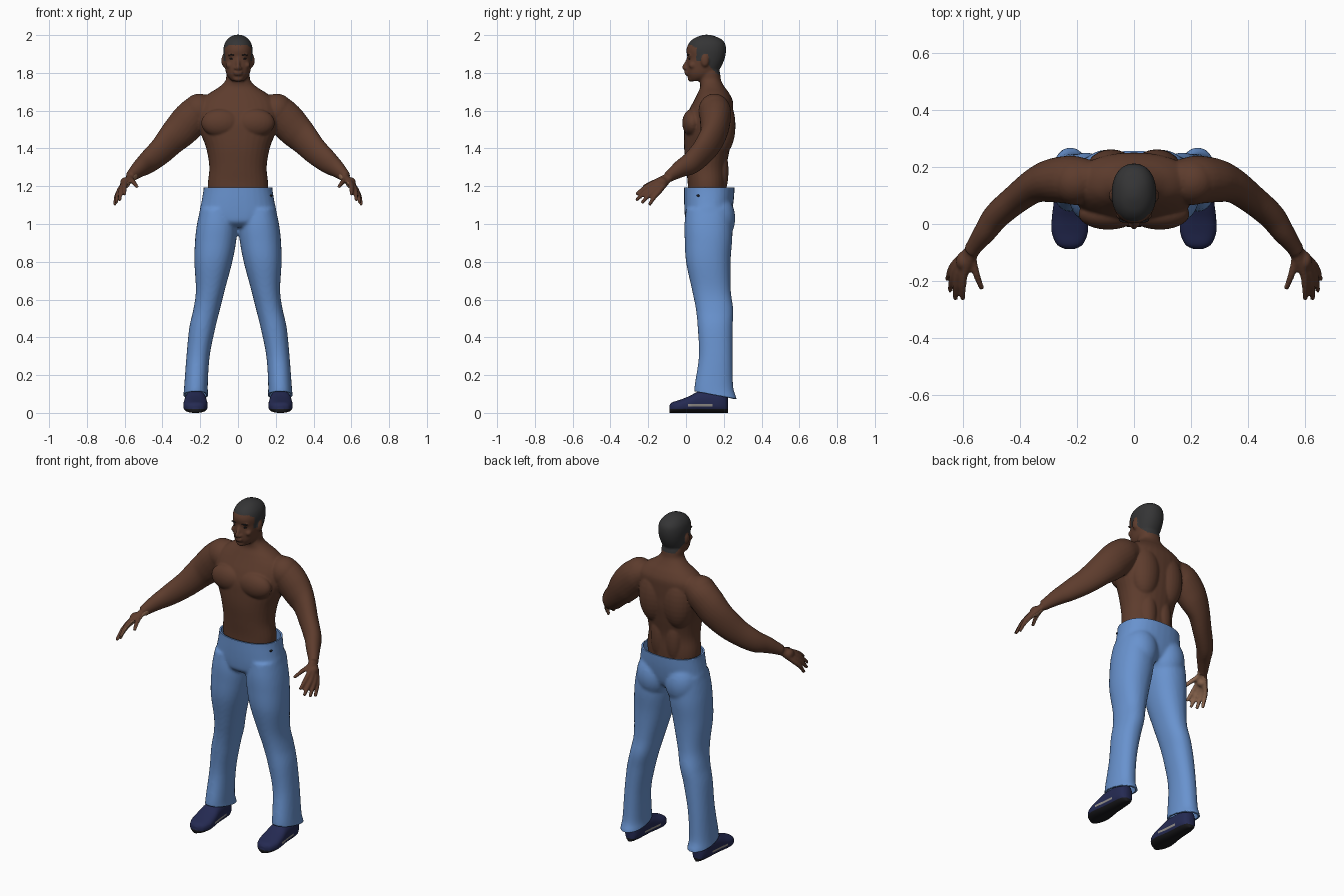
import bpy, bmesh, math
from mathutils import Vector, Matrix

cube = bpy.data.objects.get("Cube")
if cube:
    bpy.data.objects.remove(cube, do_unlink=True)


def material(name, r, g, b):
    m = bpy.data.materials.new(name)
    m.use_nodes = True
    m.diffuse_color = (r, g, b, 1)
    bsdf = m.node_tree.nodes["Principled BSDF"]
    bsdf.inputs["Base Color"].default_value = (r, g, b, 1)
    bsdf.inputs["Roughness"].default_value = 0.8
    return m


SKIN = material("brown skin", .11, .045, .026)
PALM = material("pale palm", .30, .155, .09)
HAIR = material("charcoal hair", .035, .035, .036)
DENIM = material("blue denim", .14, .29, .62)
NAVY = material("navy shoe", .018, .023, .085)
BLACK = material("black rubber", .01, .01, .012)
GREY = material("grey trim", .28, .26, .24)


def spline(rows, steps=5):
    """Catmull-Rom interpolation of rows of numbers."""
    out = []
    for i in range(len(rows) - 1):
        a, b, c, d = (rows[max(i - 1, 0)], rows[i], rows[i + 1], rows[min(i + 2, len(rows) - 1)])
        for k in range(steps):
            t = k / steps
            out.append([q + .5 * t * (r - p + t * (2*p - 5*q + 4*r - s + t * (3*(q - r) + s - p)))
                        for p, q, r, s in zip(a, b, c, d)])
    return out + [list(rows[-1])]


def loft(bm, rings, power=2.2, n=32):
    """Skin superellipse rings given as (centre, u axis, v axis)."""
    loops = []
    for c, u, v in rings:
        loop = []
        for k in range(n):
            a = math.tau * k / n
            ca, sa = math.cos(a), math.sin(a)
            loop.append(bm.verts.new(c + u * math.copysign(abs(ca) ** (2 / power), ca)
                                     + v * math.copysign(abs(sa) ** (2 / power), sa)))
        loops.append(loop)
    for A, B in zip(loops, loops[1:]):
        for k in range(n):
            bm.faces.new((A[k], A[(k + 1) % n], B[(k + 1) % n], B[k]))
    bm.faces.new(loops[0][::-1])
    bm.faces.new(loops[-1])


def column(bm, rows, power=2.2):
    """Upright body: rows of z, x min, x max, y front, y back."""
    loft(bm, [(Vector(((a + b) / 2, (f + k) / 2, z)), Vector(((b - a) / 2, 0, 0)),
               Vector((0, (k - f) / 2, 0))) for z, a, b, f, k in spline(rows)], power)


def limb(bm, rows, n=24):
    """Tube along a path: rows of x, y, z, side radius, height radius."""
    rows = spline(rows)
    pts = [Vector(r[:3]) for r in rows]
    rings = []
    for i, r in enumerate(rows):
        t = (pts[min(i + 1, len(pts) - 1)] - pts[max(i - 1, 0)]).normalized()
        side = t.cross(Vector((0, 0, 1))).normalized()
        rings.append((pts[i], side * r[3], side.cross(t) * r[4]))
    loft(bm, rings, 2, n)


def ball(bm, centre, radii):
    bmesh.ops.create_uvsphere(bm, u_segments=24, v_segments=16, radius=1,
                              matrix=Matrix.Translation(centre) @ Matrix.Diagonal((*radii, 1)))


def mirror(bm):
    """Copy everything built so far to the other side."""
    new = bmesh.ops.duplicate(bm, geom=bm.verts[:] + bm.edges[:] + bm.faces[:])["geom"]
    for g in new:
        if isinstance(g, bmesh.types.BMVert):
            g.co.x *= -1
    bmesh.ops.reverse_faces(bm, faces=[g for g in new if isinstance(g, bmesh.types.BMFace)])


def finish(name, bm, mats):
    bmesh.ops.recalc_face_normals(bm, faces=bm.faces[:])
    me = bpy.data.meshes.new(name)
    bm.to_mesh(me)
    bm.free()
    ob = bpy.data.objects.new(name, me)
    bpy.context.collection.objects.link(ob)
    for m in mats:
        me.materials.append(m)
    for p in me.polygons:
        p.use_smooth = True
    return ob


def fuse(ob, voxel, rounds):
    """Melt overlapping parts into one smooth surface."""
    mats = list(ob.data.materials)
    rm = ob.modifiers.new("fuse", 'REMESH')
    rm.mode = 'VOXEL'
    rm.voxel_size = voxel
    sm = ob.modifiers.new("soften", 'SMOOTH')
    sm.factor, sm.iterations = .5, rounds
    dg = bpy.context.evaluated_depsgraph_get()
    me = bpy.data.meshes.new_from_object(ob.evaluated_get(dg))
    ob.modifiers.clear()
    ob.data = me
    me.materials.clear()
    for m in mats:
        me.materials.append(m)
    for p in me.polygons:
        p.use_smooth = True
        p.material_index = 0


# Body: arms, hands and muscles on one side, then mirrored
bm = bmesh.new()
limb(bm, [(.13, .16, 1.63, .06, .06), (.2, .155, 1.60, .083, .088), (.25, .155, 1.555, .082, .096),
          (.30, .15, 1.50, .073, .093), (.35, .133, 1.45, .06, .084), (.41, .09, 1.385, .052, .073),
          (.48, .03, 1.325, .047, .061), (.52, -.025, 1.295, .04, .048),
          (.557, -.075, 1.262, .03, .034), (.57, -.095, 1.248, .028, .03)])
fingers = [((.595, -.175, 1.215), (.60, -.265, 1.155)), ((.612, -.17, 1.20), (.627, -.265, 1.125)),
           ((.624, -.158, 1.185), (.645, -.235, 1.11)), ((.63, -.143, 1.172), (.653, -.195, 1.10)),
           ((.565, -.125, 1.235), (.533, -.228, 1.195))]
wrist = Vector((.56, -.08, 1.258))
for base, tip in fingers:
    b, t = Vector(base), Vector(tip)
    limb(bm, [(*wrist, .019, .019), (*wrist.lerp(b, .5), .018, .018), (*b, .0145, .0145),
              (*(b.lerp(t, .5) + Vector((.003, 0, .005))), .0125, .0125), (*t, .009, .009)], 12)
ball(bm, (.597, -.13, 1.218), (.027, .034, .03))
ball(bm, (.205, .15, 1.6), (.088, .084, .09))      # shoulder
ball(bm, (.09, .035, 1.535), (.105, .055, .075))   # chest
ball(bm, (.08, .185, 1.52), (.09, .077, .16))      # back
ball(bm, (.05, .18, 1.28), (.05, .045, .14))       # lower back
ball(bm, (.03, .02, 1.893), (.024, .012, .008))    # brow ridge
ball(bm, (.045, .035, 1.84), (.02, .02, .018))     # cheek
ball(bm, (.013, 0, 1.824), (.009, .010, .008))     # nostril
ball(bm, (.076, .10, 1.865), (.012, .021, .032))   # ear
mirror(bm)
torso = [(1.08, .15, .01, .21), (1.2, .16, .01, .215), (1.3, .152, 0, .215), (1.4, .168, -.01, .232),
         (1.48, .198, -.01, .245), (1.54, .214, -.005, .248), (1.6, .215, .015, .25),
         (1.65, .2, .04, .248), (1.69, .155, .06, .23), (1.725, .1, .075, .205),
         (1.76, .066, .072, .186), (1.8, .062, .07, .18), (1.84, .055, .07, .17)]
head = [(1.757, .03, .02, .09), (1.775, .05, .012, .14), (1.8, .063, .005, .165),
        (1.84, .071, .005, .19), (1.88, .076, .008, .206), (1.92, .078, .002, .212),
        (1.955, .071, .014, .207), (1.98, .054, .038, .185), (1.995, .033, .07, .15),
        (2.002, .012, .095, .125)]
for part in (torso, head):
    column(bm, [(z, -r, r, f, k) for z, r, f, k in part])
limb(bm, [(0, .014, 1.885, .007, .007), (0, .002, 1.855, .009, .009),
          (0, -.008, 1.828, .012, .012), (0, -.004, 1.816, .006, .006)], 12)
ball(bm, (0, .003, 1.804), (.026, .012, .0055))
ball(bm, (0, .005, 1.792), (.023, .012, .0055))
ball(bm, (0, .028, 1.769), (.028, .02, .016))
body = finish("body", bm, [SKIN, HAIR, PALM])
fuse(body, .006, 4)


def is_hair(c):
    if c.z < 1.78 or (abs(c.x) > .0775 and .075 < c.y < .125 and c.z < 1.9):
        return False
    if c.y < .055:
        return c.z > 1.947 - max(0, c.y - .03) * .6
    if c.y < .085:
        return c.z > 1.865
    return c.z > max(1.79, 1.96 - c.y)


for p in body.data.polygons:
    c = p.center
    inward = p.normal.dot(Vector((-math.copysign(.79, c.x), 0, -.61)))
    if is_hair(c):
        p.material_index = 1
    elif abs(c.x) > .52 and c.y < -.09 and c.z < 1.26 and inward > .35:
        p.material_index = 2

# Eyes and eyebrows
bm = bmesh.new()
ball(bm, (.031, .02, 1.874), (.013, .007, .005))
ball(bm, (.033, .014, 1.895), (.019, .009, .004))
mirror(bm)
finish("eyes_and_brows", bm, [BLACK])

# Jeans: legs and seat mirrored, then hips, trimmed open at waist and hems
bm = bmesh.new()
column(bm, [(.02, .155, .292, .045, .275), (.08, .156, .29, .045, .267), (.14, .16, .285, .045, .25),
            (.3, .15, .273, .068, .246), (.45, .12, .258, .062, .247), (.55, .095, .236, .052, .25),
            (.65, .07, .223, .032, .237), (.8, .03, .231, 0, .236), (.92, .008, .227, -.007, .245),
            (1.0, .006, .217, -.008, .245), (1.08, .02, .2, 0, .24)])
ball(bm, (.095, .165, 1.03), (.1, .096, .13))
mirror(bm)
column(bm, [(z, -r, r, f, k) for z, r, f, k in
            [(.985, .1, .03, .2), (1.01, .16, .0, .225), (1.05, .203, -.007, .24),
             (1.12, .193, -.01, .252), (1.19, .182, -.01, .257), (1.26, .18, -.01, .257)]], 2.3)
jeans = finish("jeans", bm, [DENIM])
fuse(jeans, .009, 5)
bm = bmesh.new()
bm.from_mesh(jeans.data)
for co, no in (((0, 0, 1.193), (0, 0, 1)), ((0, .04, .115), (0, -.04, -.225))):
    bmesh.ops.bisect_plane(bm, geom=bm.verts[:] + bm.edges[:] + bm.faces[:],
                           plane_co=co, plane_no=no, clear_outer=True)
bm.to_mesh(jeans.data)
bm.free()
cloth = jeans.modifiers.new("cloth thickness", 'SOLIDIFY')
cloth.thickness, cloth.offset = .01, -1

# Hip rivet
bm = bmesh.new()
ball(bm, (.174, .065, 1.15), (.008, .009, .006))
finish("hip_rivet", bm, [BLACK])

# Shoes: navy uppers, black soles, grey side trim
bm = bmesh.new()
rows = [(-.088, .015, .04), (-.072, .045, .056), (-.03, .063, .07), (.02, .063, .09), (.07, .057, .115),
        (.13, .052, .12), (.18, .047, .12), (.21, .035, .11), (.222, .015, .08)]
loft(bm, [(Vector((.225, y, h / 2)), Vector((r, 0, 0)), Vector((0, 0, h / 2)))
          for y, r, h in spline(rows)], 2.6)
mirror(bm)
for co, no in (((0, 0, .02), (0, 0, 1)), ((0, 0, .034), (0, 0, 1)), ((0, 0, .046), (0, 0, 1)),
               ((0, .01, 0), (0, 1, 0)), ((0, .14, 0), (0, 1, 0))):
    bmesh.ops.bisect_plane(bm, geom=bm.verts[:] + bm.edges[:] + bm.faces[:], plane_co=co, plane_no=no)
for f in bm.faces:
    c = f.calc_center_median()
    f.material_index = 1 if c.z < .02 else 2 if .034 < c.z < .046 and .01 < c.y < .14 else 0
finish("shoes", bm, [NAVY, BLACK, GREY])
